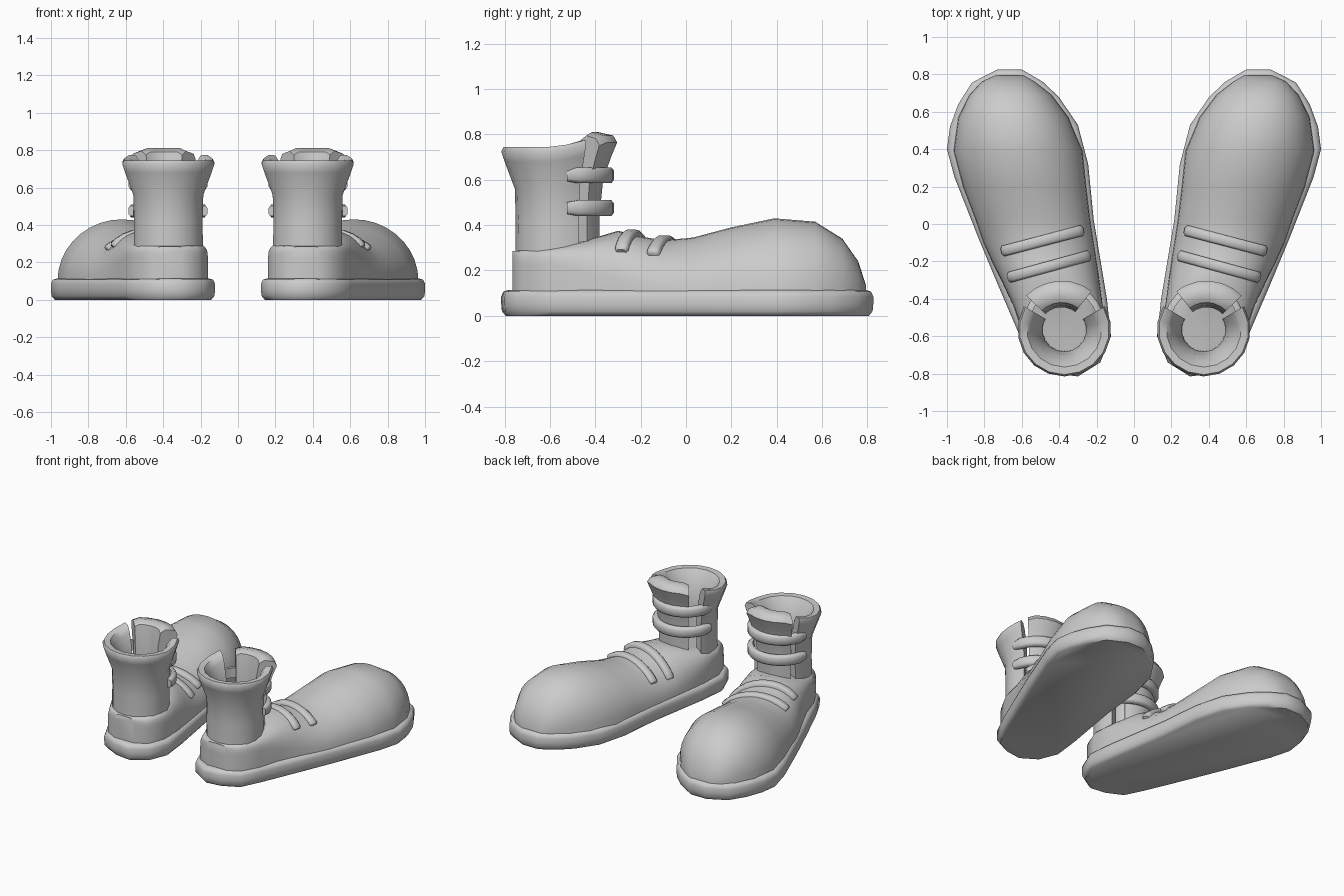
import bpy, bmesh
from math import sin, cos, pi, radians
from mathutils import Vector

cube = bpy.data.objects.get("Cube")
if cube:
    bpy.data.objects.remove(cube)

grey = bpy.data.materials.new("light grey")
grey.use_nodes = True
GREY = (0.6, 0.6, 0.6, 1)
grey.diffuse_color = GREY
grey.node_tree.nodes["Principled BSDF"].inputs["Base Color"].default_value = GREY


def loft(name, rings, angle=45):
    """Skin closed rings, cap both ends and mirror to the other foot."""
    bm = bmesh.new()
    loops = [[bm.verts.new(p) for p in ring] for ring in rings]
    n = len(loops[0])
    for a, b in zip(loops, loops[1:]):
        for i in range(n):
            j = (i + 1) % n
            bm.faces.new((a[i], a[j], b[j], b[i]))
    bm.faces.new(loops[0])
    bm.faces.new(loops[-1])
    bmesh.ops.recalc_face_normals(bm, faces=bm.faces)
    mesh = bpy.data.meshes.new(name)
    bm.to_mesh(mesh)
    bm.free()
    mesh.materials.append(grey)
    obj = bpy.data.objects.new(name, mesh)
    bpy.context.collection.objects.link(obj)
    bpy.ops.object.select_all(action='DESELECT')
    obj.select_set(True)
    bpy.context.view_layer.objects.active = obj
    bpy.ops.object.shade_smooth_by_angle(angle=radians(angle))
    obj.modifiers.new("other foot", 'MIRROR').use_axis[0] = True
    return obj


# Sole: footprint outline, counter-clockwise from the toe
outline = [Vector(p) for p in (
    (.73, .826), (.60, .826), (.487, .76), (.40, .677), (.30, .53), (.245, .32),
    (.215, .02), (.19, -.13), (.145, -.40), (.123, -.60), (.18, -.74), (.30, -.815),
    (.42, -.80), (.54, -.74), (.61, -.60), (.73, -.32), (.83, -.08), (.96, .25),
    (1.0, .40), (.984, .52), (.94, .64), (.866, .757))]


def footprint(inset, z):
    ring = []
    for i, p in enumerate(outline):
        d = outline[(i + 1) % len(outline)] - outline[i - 1]
        inward = Vector((-d.y, d.x)).normalized()
        q = p + inward * inset
        ring.append((q.x, q.y, z))
    return ring


loft("sole", [footprint(*s) for s in ((.02, 0), (.003, .02), (0, .05), (0, .085),
                                      (.01, .107), (.03, .113))], 50)

# Upper: cross-sections (y, inner x, outer x, top z, squareness)
BASE = .1
stations = [
    (-.765, .29, .44, .285, .25), (-.72, .205, .525, .29, .25), (-.60, .16, .59, .30, .25),
    (-.45, .165, .64, .33, .5), (-.30, .185, .71, .375, .85), (-.20, .2, .76, .35, 1),
    (-.10, .215, .805, .333, 1.05), (.03, .235, .85, .345, 1), (.20, .255, .915, .39, 1),
    (.39, .275, .965, .43, 1), (.57, .35, .94, .415, .95), (.69, .44, .88, .34, .9),
    (.76, .53, .815, .24, .9), (.795, .59, .74, .13, .9)]


def section(y, xl, xr, top, e, steps=18):
    c, w = (xl + xr) / 2, (xr - xl) / 2
    ring = []
    for i in range(steps + 1):
        t = pi * i / steps
        u = abs(cos(t)) ** e * (1 if cos(t) > 0 else -1)
        ring.append((c + w * u, y, BASE + (top - BASE) * max(sin(t), 0) ** e))
    return ring


def surface(x, y):
    """Height of the upper at a point."""
    for a, b in zip(stations, stations[1:]):
        if a[0] <= y <= b[0]:
            f = (y - a[0]) / (b[0] - a[0])
            _, xl, xr, top, e = [p + (q - p) * f for p, q in zip(a, b)]
            u = min(abs(x - (xl + xr) / 2) / ((xr - xl) / 2), 1)
            return BASE + (top - BASE) * (1 - u ** (2 / e)) ** (e / 2)
    return BASE


loft("upper", [section(*s) for s in stations], 50)

# Ankle shaft: open at the front, flared and rounded at the rim
AX, AY = .3725, -.565


def radial(deg, r, z, cx=AX, cy=AY):
    a = radians(deg)
    return Vector((cx + r * cos(a), cy + r * sin(a), z))


shaft_profile = ((.188, .26), (.186, .42), (.19, .56), (.235, .68), (.25, .725), (.24, .745),
                 (.20, .742), (.17, .70), (.135, .62), (.118, .52), (.115, .26))
shaft = []
for i in range(13):
    deg = 150 + 20 * i
    lift = .03 * max(0, sin(radians(deg))) * 2
    shaft.append([radial(deg, r, z + (lift if z > .65 else 0)) for r, z in shaft_profile])
loft("ankle_shaft", shaft, 50)

# Tongue: curved pad leaning forward at the top
tongue_profile = ((.185, .30), (.185, .45), (.20, .60), (.235, .70), (.262, .765), (.245, .795),
                  (.18, .81), (.145, .79), (.13, .70), (.12, .55), (.12, .30))
loft("tongue", [[radial(86 + s, r, z - .015 * (abs(s) > 35), AX + .015)
                 for r, z in tongue_profile] for s in (-42, -30, -15, 0, 15, 30, 42)], 50)


# Straps: rounded flat band swept along a path
def strap(name, path, normals, across, width, thick):
    rings = []
    last = len(path) - 1
    for i, (p, n) in enumerate(zip(path, normals)):
        k = .75 if i in (0, last) else 1
        shape = ((-.5, -.6), (-.5, .5), (-.3, 1), (.3, 1), (.5, .5), (.5, -.6))
        rings.append([p + across * (width * k * a) + n * (thick * k * b) for a, b in shape])
    loft(name, rings, 60)


for label, z in (("lower", .475), ("upper", .62)):
    angles = [3 + 14.5 * i for i in range(13)]
    path = [radial(a, .195, z, .375, -.535) for a in angles]
    out = [radial(a, 1, 0, 0, 0) for a in angles]
    strap("ankle_strap_" + label, path, out, Vector((0, 0, 1)), .07, .022)

for label, a, b in (("front", (.28, -.035), (.70, -.145)), ("back", (.245, -.17), (.665, -.285))):
    a, b = Vector(a), Vector(b)
    run = (b - a).normalized()
    side = Vector((-run.y, run.x, 0))
    path = []
    for i in range(13):
        p = a.lerp(b, .5 - .5 * cos(pi * i / 12))
        path.append(Vector((p.x, p.y, surface(p.x, p.y))))
    out = []
    for i in range(13):
        d = path[min(i + 1, 12)] - path[max(i - 1, 0)]
        out.append(side.cross(d).normalized() * -1)
    strap("instep_strap_" + label, path, out, side, .058, .022)
